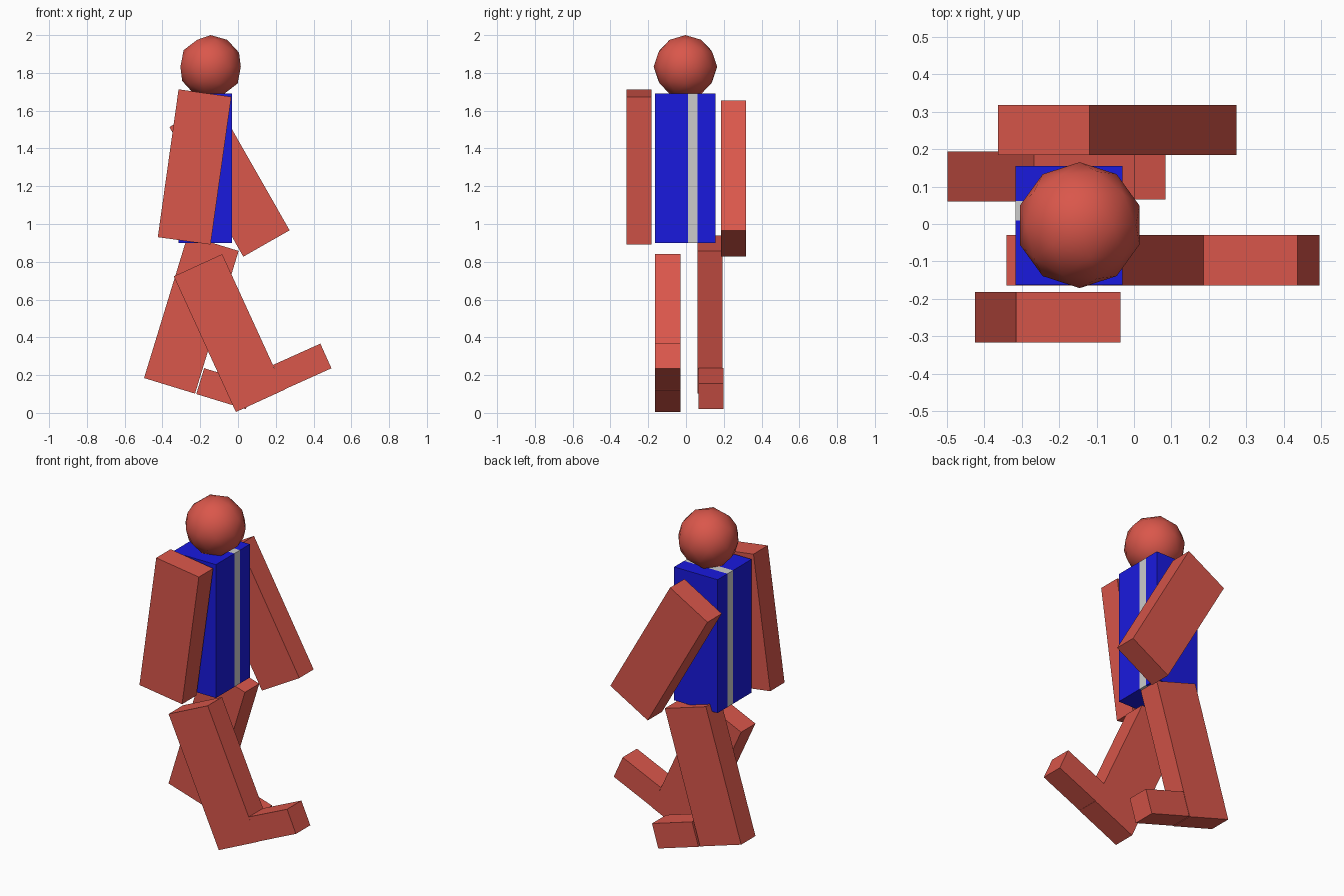
import bpy
from math import radians

if "Cube" in bpy.data.objects:
    bpy.data.objects.remove(bpy.data.objects["Cube"])


def material(name, color):
    mat = bpy.data.materials.new(name)
    mat.diffuse_color = (*color, 1)
    mat.use_nodes = True
    mat.node_tree.nodes["Principled BSDF"].inputs["Base Color"].default_value = mat.diffuse_color
    return mat


RED = material("brick_red", (0.70, 0.095, 0.07))
BLUE = material("deep_blue", (0.01, 0.01, 0.73))


def box(name, center, size, tilt=0, mat=None):
    """Box tilted in the side plane; positive tilt swings its lower end to +x."""
    bpy.ops.mesh.primitive_cube_add(size=1, location=center,
                                    rotation=(0, radians(-tilt), 0))
    ob = bpy.context.object
    ob.name = name
    ob.scale = size
    if mat:
        ob.data.materials.append(mat)
    return ob


# Head
bpy.ops.mesh.primitive_ico_sphere_add(subdivisions=2, radius=0.168,
                                      location=(-0.145, -0.003, 1.832))
head = bpy.context.object
head.name = "head"
head.data.materials.append(RED)
bpy.ops.object.shade_smooth()

# Torso: two blue slabs with a grey stripe between them
for name, y0, y1, mat in (("torso_right", -0.163, 0.01, BLUE),
                          ("torso_stripe", 0.01, 0.062, None),
                          ("torso_left", 0.062, 0.155, BLUE)):
    box(name, (-0.173, (y0 + y1) / 2, 1.295), (0.285, y1 - y0, 0.79), 0, mat)

# Arms and legs
LIMB = (0.282, 0.134, 0.79)
for name, center, tilt in (("right_arm", (-0.230, -0.249, 1.302), -8.0),
                           ("left_arm", (-0.045, 0.251, 1.240), 29.7),
                           ("right_leg", (-0.0475, -0.097, 0.4225), 24.6),
                           ("left_leg", (-0.247, 0.127, 0.521), -17.0)):
    box(name, center, LIMB, tilt, RED)

# Feet
FOOT = (0.275, 0.134, 0.143)
box("right_foot", (0.340, -0.097, 0.245), FOOT, 24.2, RED)
box("left_foot", (-0.0685, 0.132, 0.128), FOOT, -17.0, RED)
